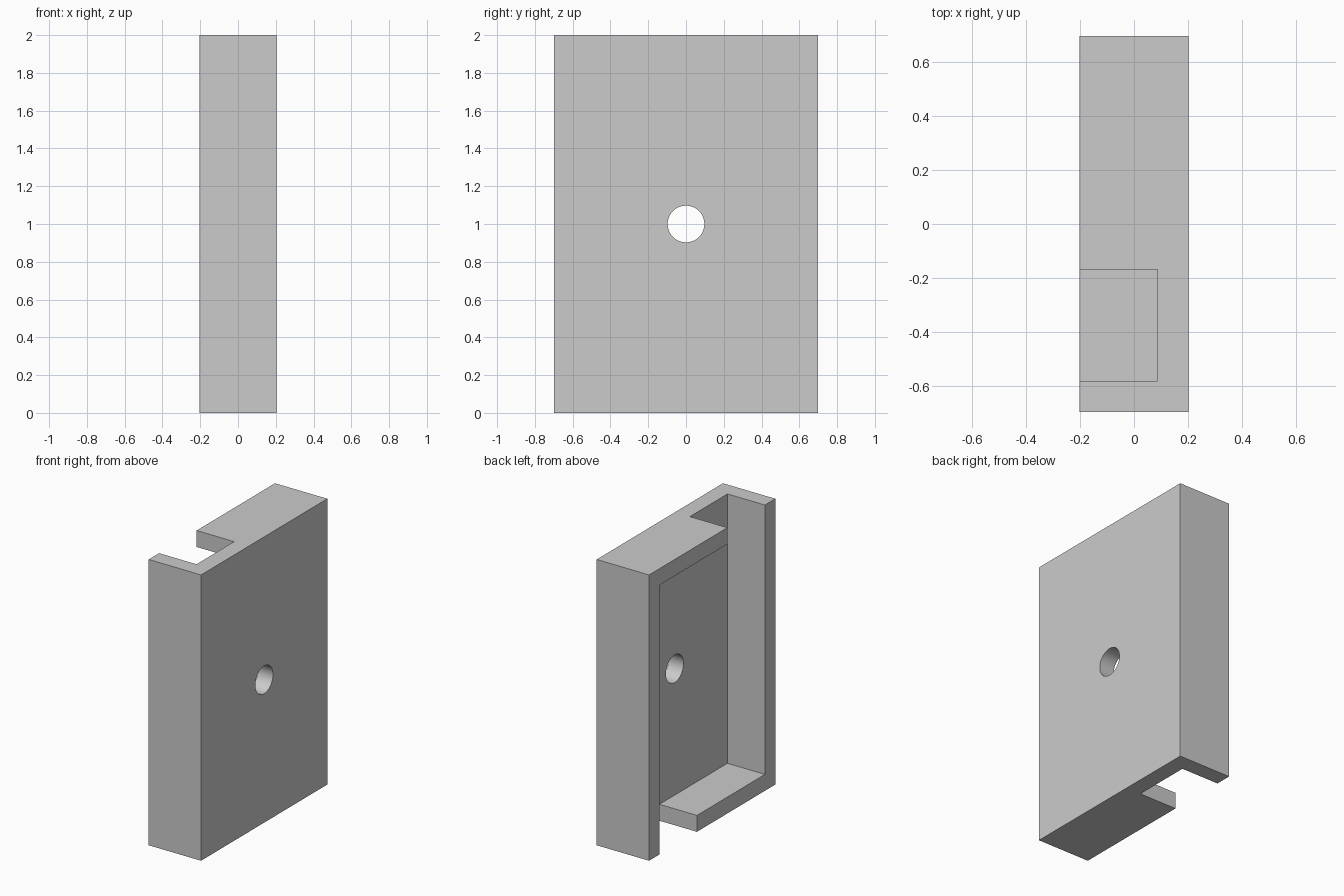
import bpy
import bmesh
from mathutils import Matrix

cube = bpy.data.objects.get("Cube")
if cube:
    bpy.data.objects.remove(cube, do_unlink=True)

HX, HY, H = 0.2025, 0.698, 2.0    # half depth, half width, height
WALL = 0.115                      # rim and plate thickness
NOTCH = 0.168                     # y of the notch edge nearest the middle
HOLE_R = 0.097

grey = bpy.data.materials.new("grey")
grey.use_nodes = True
colour = (0.6, 0.6, 0.6, 1)
grey.diffuse_color = colour
grey.node_tree.nodes["Principled BSDF"].inputs["Base Color"].default_value = colour


def make_object(name, bm):
    bmesh.ops.recalc_face_normals(bm, faces=bm.faces)
    mesh = bpy.data.meshes.new(name)
    bm.to_mesh(mesh)
    bm.free()
    mesh.materials.append(grey)
    obj = bpy.data.objects.new(name, mesh)
    bpy.context.collection.objects.link(obj)
    return obj


def extrude_profile(name, points, x0, x1):
    """Extrude a closed (y, z) outline along x."""
    bm = bmesh.new()
    face = bm.faces.new([bm.verts.new((x0, y, z)) for y, z in points])
    ext = bmesh.ops.extrude_face_region(bm, geom=[face])
    verts = [g for g in ext["geom"] if isinstance(g, bmesh.types.BMVert)]
    bmesh.ops.translate(bm, verts=verts, vec=(x1 - x0, 0, 0))
    return make_object(name, bm)


def cut(obj, cutter):
    """Subtract the cutter from the object, then discard it."""
    cutter.hide_render = True
    mod = obj.modifiers.new("cut", "BOOLEAN")
    mod.operation, mod.solver, mod.object = "DIFFERENCE", "EXACT", cutter
    bpy.context.view_layer.objects.active = obj
    bpy.ops.object.modifier_apply(modifier=mod.name)
    bpy.data.objects.remove(cutter, do_unlink=True)


# Solid block
case = extrude_profile("open_case", [(-HY, 0), (HY, 0), (HY, H), (-HY, H)], -HX, HX)

# Pocket open to the left side, with a notch through the top and bottom rims
inner, low, high, past = HY - WALL, WALL, H - WALL, 0.2
pocket = [(-inner, H + past), (-NOTCH, H + past), (-NOTCH, high), (inner, high),
          (inner, -past), (NOTCH, -past), (NOTCH, low), (-inner, low)]
cut(case, extrude_profile("pocket_cutter", pocket, -HX - past, HX - WALL))

# Round hole through the plate
bm = bmesh.new()
bmesh.ops.create_cone(bm, cap_ends=True, segments=64, radius1=HOLE_R, radius2=HOLE_R,
                      depth=1, matrix=Matrix.Translation((HX, 0, H / 2))
                      @ Matrix.Rotation(1.5707963, 4, "Y"))
cut(case, make_object("hole_cutter", bm))

# Smooth only the hole wall
bpy.ops.object.select_all(action="DESELECT")
case.select_set(True)
bpy.context.view_layer.objects.active = case
bpy.ops.object.shade_smooth_by_angle()
